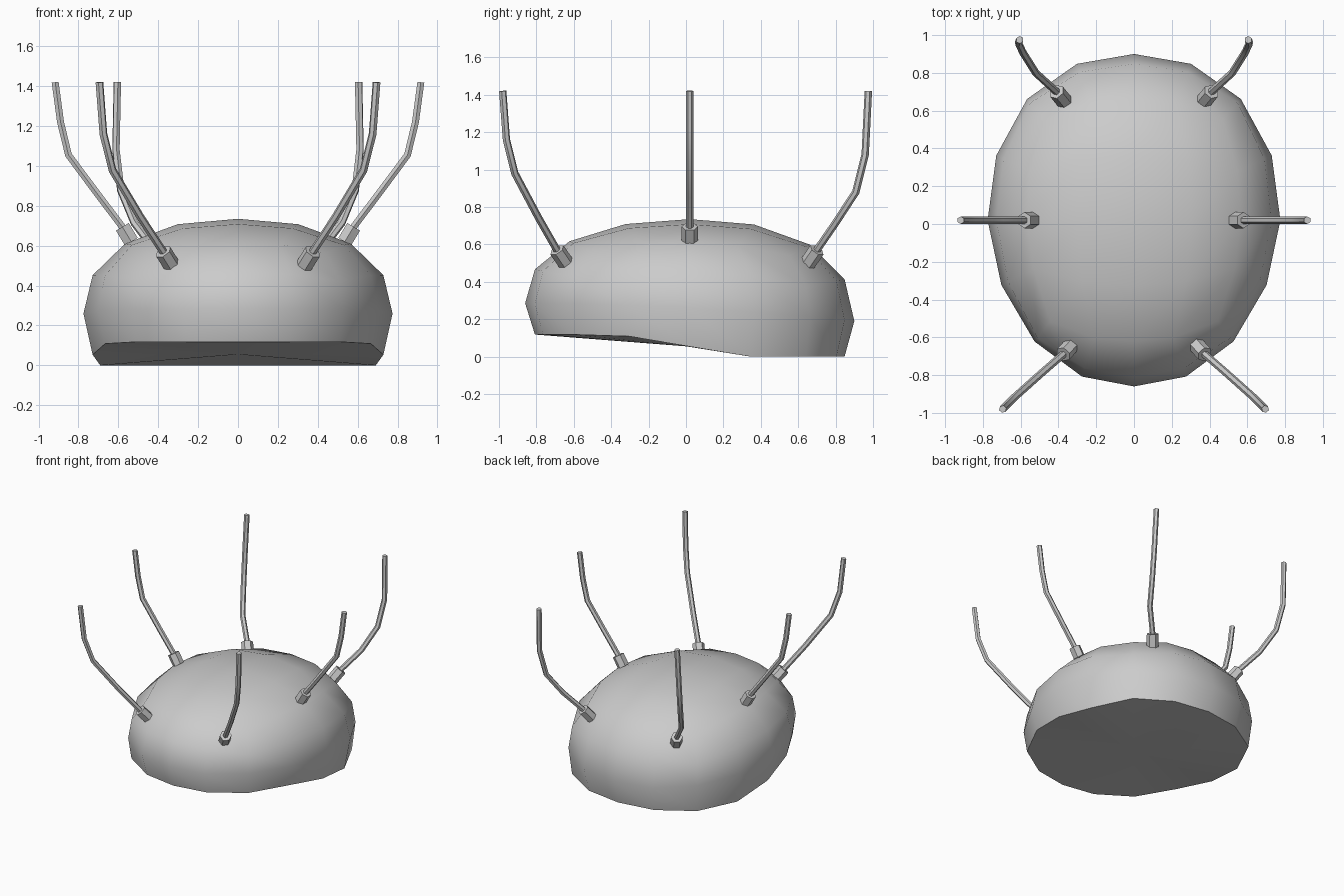
import bpy, bmesh, math

if "Cube" in bpy.data.objects:
    bpy.data.objects.remove(bpy.data.objects["Cube"])

P = 2.2  # roundness of the shell (2 = ellipsoid)


def shell_point(g):
    """Map a cube grid point to the squashed, tilted dome."""
    v = [math.tan(c * math.pi / 4) for c in g]
    n = sum(abs(c) ** P for c in v) ** (1 / P)
    ux, uy, uz = (c / n for c in v)
    x = 0.775 * ux * (1 + 0.095 * min(uy, 0))
    y = 0.02 + 0.88 * uy
    mid = 0.26 - 0.0475 * uy - 0.0225 * uy * uy
    if g[2] < -0.1:
        z = min(max(0.057 - 0.17 * y, 0.0), 0.118)
    else:
        z = mid + (0.735 - mid) * max(uz, 0) ** 0.96
    return x, y, z


# Shell: cube grid rounded into a dome, with a shallow sloped underside
bm = bmesh.new()
bmesh.ops.create_cube(bm, size=2)
bmesh.ops.subdivide_edges(bm, edges=bm.edges[:], cuts=3, use_grid_fill=True)
bmesh.ops.delete(bm, geom=[v for v in bm.verts if v.co.z < -0.6], context='VERTS')
rim = [e for e in bm.edges if e.is_boundary]
for v in bm.verts:
    v.co = shell_point(tuple(v.co))
centre = bm.verts.new((0, 0, 0.055))
for e in rim:
    bm.faces.new((e.verts[0], e.verts[1], centre))
bmesh.ops.recalc_face_normals(bm, faces=bm.faces[:])
mesh = bpy.data.meshes.new("shell")
bm.to_mesh(mesh)
bm.free()
shell = bpy.data.objects.new("shell", mesh)
bpy.context.collection.objects.link(shell)


def tube(name, points, radius):
    """Capped six-sided tube along a path, turned into a mesh."""
    cu = bpy.data.curves.new(name, 'CURVE')
    cu.dimensions = '3D'
    cu.bevel_depth = radius
    cu.bevel_resolution = 1
    cu.use_fill_caps = True
    sp = cu.splines.new('POLY')
    sp.points.add(len(points) - 1)
    for p, co in zip(sp.points, points):
        p.co = (*co, 1)
    ob = bpy.data.objects.new(name, cu)
    bpy.context.collection.objects.link(ob)
    bpy.ops.object.select_all(action='DESELECT')
    ob.select_set(True)
    bpy.context.view_layer.objects.active = ob
    bpy.ops.object.convert(target='MESH')
    return bpy.context.object


# Socket ends followed by the bent stalk path, right side only
stalks = {
    "front": [(0.325, -0.635, 0.49), (0.375, -0.69, 0.57), (0.49, -0.79, 0.745),
              (0.63, -0.915, 0.98), (0.675, -0.96, 1.16), (0.695, -0.98, 1.42)],
    "middle": [(0.535, 0.02, 0.62), (0.58, 0.02, 0.695), (0.705, 0.02, 0.86),
               (0.85, 0.02, 1.055), (0.89, 0.02, 1.22), (0.917, 0.02, 1.42)],
    "back": [(0.365, 0.645, 0.49), (0.41, 0.70, 0.57), (0.52, 0.80, 0.715),
             (0.588, 0.908, 0.88), (0.612, 0.958, 1.08), (0.605, 0.975, 1.42)],
}

parts = [shell]
for row, path in stalks.items():
    for side, s in (("right", 1), ("left", -1)):
        pts = [(s * x, y, z) for x, y, z in path]
        parts.append(tube(f"{row}_{side}_socket", pts[:2], 0.043))
        parts.append(tube(f"{row}_{side}_stalk", pts, 0.02))

# Smooth shell, crisp sockets and stalk ends
bpy.ops.object.select_all(action='DESELECT')
for ob in parts:
    ob.select_set(True)
bpy.context.view_layer.objects.active = shell
bpy.ops.object.shade_smooth_by_angle(angle=math.radians(45))
